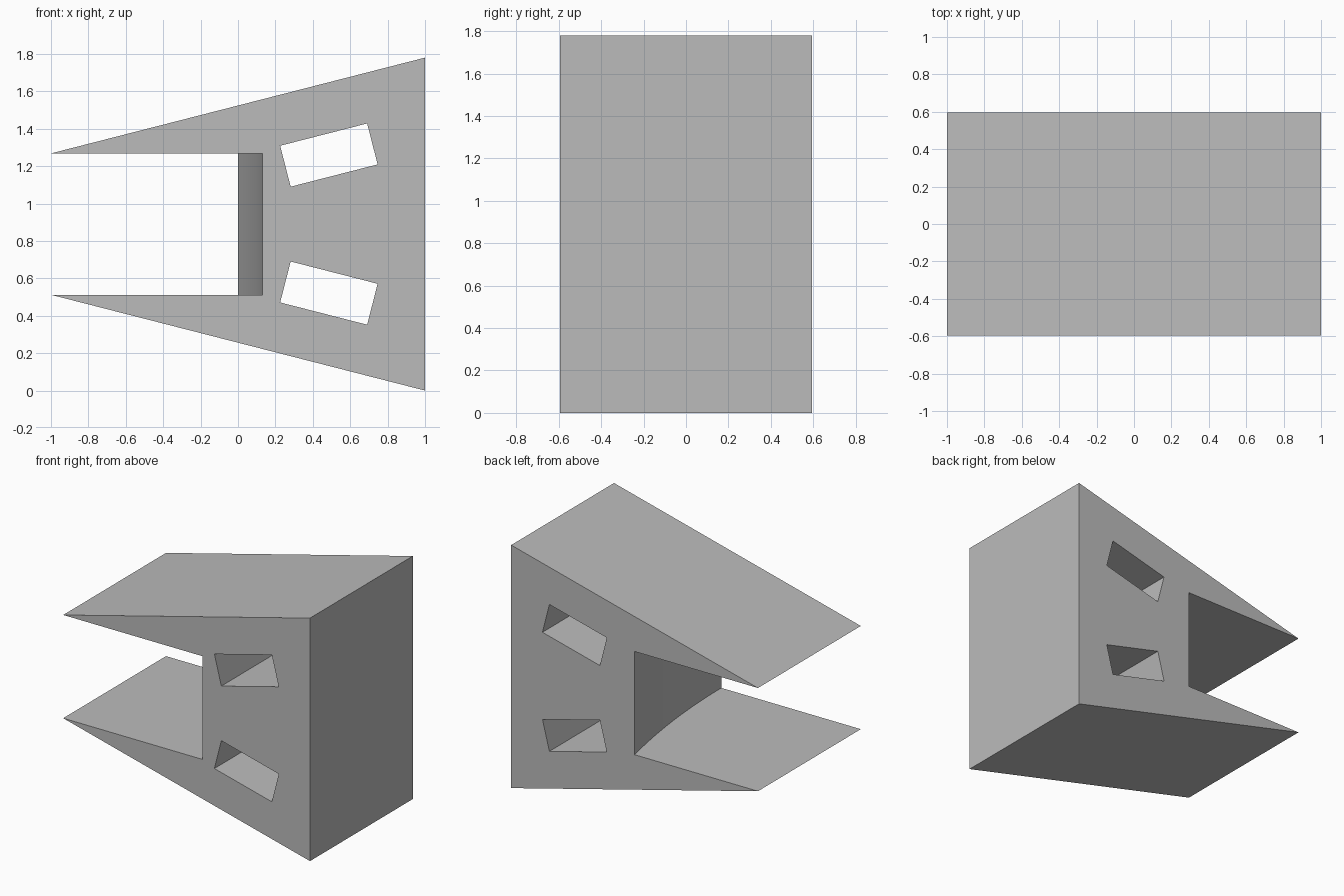
import bpy
import bmesh
import math
from mathutils import Vector

if "Cube" in bpy.data.objects:
    bpy.data.objects.remove(bpy.data.objects["Cube"])

HALF_DEPTH = 0.595
MID_Z = 0.89


def prism(name, outline, sweep):
    """Extrude a closed planar outline along a vector."""
    bm = bmesh.new()
    face = bm.faces.new([bm.verts.new(p) for p in outline])
    result = bmesh.ops.extrude_face_region(bm, geom=[face])
    moved = [v for v in result["geom"] if isinstance(v, bmesh.types.BMVert)]
    bmesh.ops.translate(bm, verts=moved, vec=Vector(sweep))
    bmesh.ops.recalc_face_normals(bm, faces=bm.faces)
    mesh = bpy.data.meshes.new(name)
    bm.to_mesh(mesh)
    bm.free()
    obj = bpy.data.objects.new(name, mesh)
    bpy.context.collection.objects.link(obj)
    return obj


def cut(target, cutter):
    """Subtract a helper from the target, then discard it."""
    cutter.hide_render = True
    mod = target.modifiers.new("cut", "BOOLEAN")
    mod.operation = "DIFFERENCE"
    mod.solver = "EXACT"
    mod.object = cutter
    bpy.context.view_layer.objects.active = target
    bpy.ops.object.modifier_apply(modifier=mod.name)
    bpy.data.objects.remove(cutter)


# Tapered body: tall at the right end, narrowing towards the jaw tips
tip = 0.378
side = [(-1, MID_Z - tip), (1, 0), (1, 2 * MID_Z), (-1, MID_Z + tip)]
body = prism("wedge_jaw_block", [(x, -HALF_DEPTH, z) for x, z in side],
             (0, 2 * HALF_DEPTH, 0))

# Jaw opening whose inner wall is a shallow concave arc
sag, steps = 0.13, 24
span = 2 * HALF_DEPTH
radius = (span ** 2 + sag ** 2) / (2 * sag)
sweep_angle = math.asin(span / radius)
arc = []
for i in range(steps + 1):
    a = sweep_angle * i / steps
    arc.append((sag - radius * (1 - math.cos(a)), radius * math.sin(a) - HALF_DEPTH))
plan = [(-1.5, -1), (sag, -1)] + arc + [(0, 1), (-1.5, 1)]
cut(body, prism("jaw_cutter", [(x, y, MID_Z - tip) for x, y in plan],
                (0, 0, 2 * tip)))

# Two slanted rectangular slots running front to back, mirrored in height
slope = math.atan2(2 * MID_Z - MID_Z - tip, 2)
along = Vector((math.cos(slope), 0, math.sin(slope))) * 0.24
across = Vector((-math.sin(slope), 0, math.cos(slope))) * 0.113
centre = Vector((0.486, -1, 0.369))
for sign in (1, -1):
    corners = [centre - along - across, centre + along - across,
               centre + along + across, centre - along + across]
    outline = [(c.x, c.y, MID_Z + sign * c.z) for c in corners]
    cut(body, prism("slot_cutter", outline, (0, 2, 0)))

# Single plain grey finish
grey = bpy.data.materials.new("plain_grey")
grey.use_nodes = True
colour = (0.5, 0.5, 0.5, 1)
grey.diffuse_color = colour
grey.node_tree.nodes["Principled BSDF"].inputs["Base Color"].default_value = colour
body.data.materials.clear()
body.data.materials.append(grey)

bpy.ops.object.select_all(action="DESELECT")
body.select_set(True)
bpy.context.view_layer.objects.active = body
bpy.ops.object.shade_smooth_by_angle(angle=math.radians(20))
